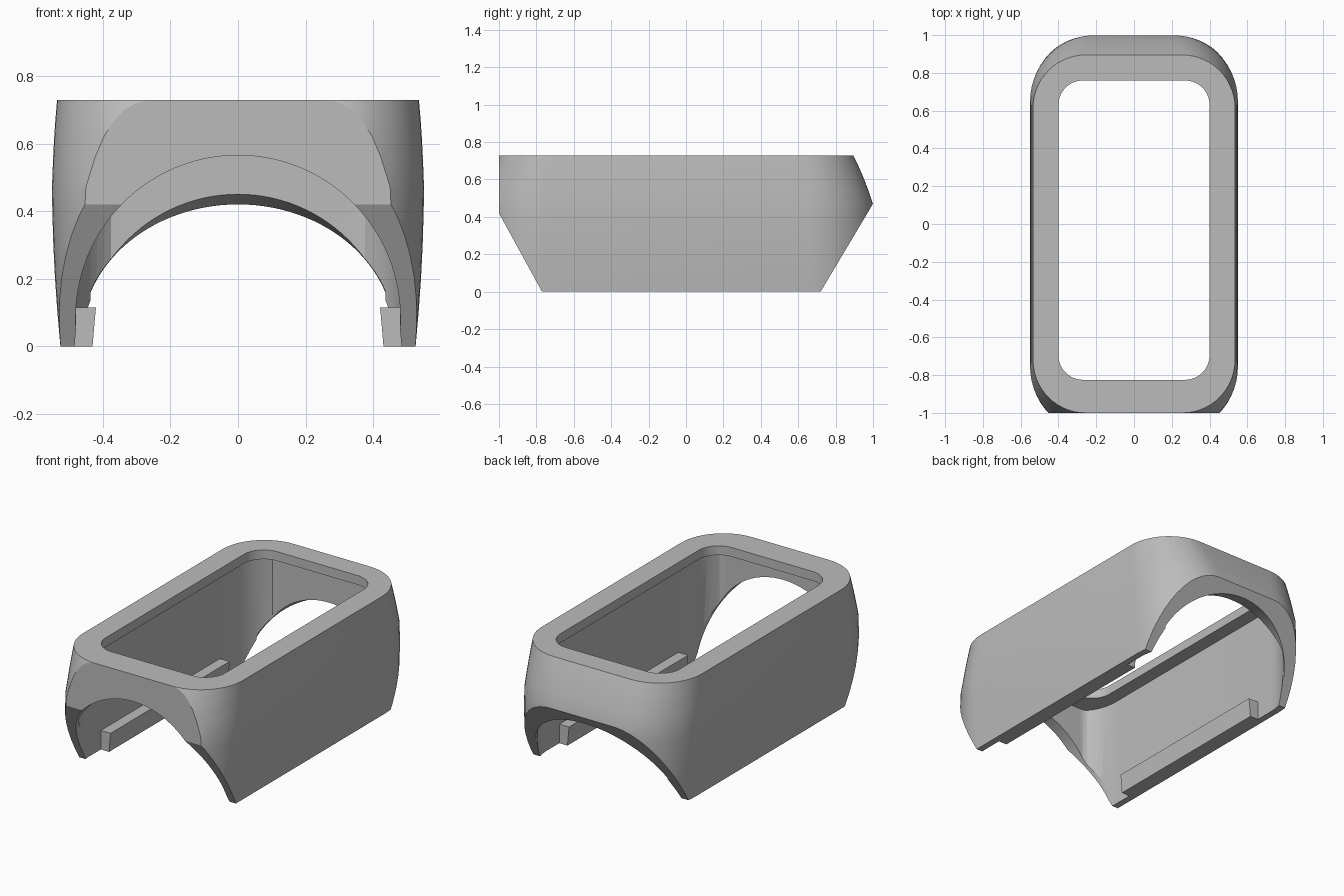
import bpy, bmesh, math

if "Cube" in bpy.data.objects:
    bpy.data.objects.remove(bpy.data.objects["Cube"])

H = 0.728  # overall height

gray = bpy.data.materials.new("plain gray")
gray.diffuse_color = (0.5, 0.5, 0.5, 1)
gray.use_nodes = True
gray.node_tree.nodes["Principled BSDF"].inputs["Base Color"].default_value = gray.diffuse_color


def loft(name, rings):
    """Closed solid through rings with equal point counts."""
    bm = bmesh.new()
    loops = [[bm.verts.new(p) for p in ring] for ring in rings]
    n = len(loops[0])
    for a, b in zip(loops, loops[1:]):
        for i in range(n):
            j = (i + 1) % n
            bm.faces.new((a[i], a[j], b[j], b[i]))
    bm.faces.new(loops[0][::-1])
    bm.faces.new(loops[-1])
    bmesh.ops.recalc_face_normals(bm, faces=bm.faces)
    mesh = bpy.data.meshes.new(name)
    bm.to_mesh(mesh)
    bm.free()
    ob = bpy.data.objects.new(name, mesh)
    bpy.context.collection.objects.link(ob)
    mesh.materials.append(gray)
    return ob


def rounded(hx, y0, y1, r, z, clip=(-9, 9), seg=14):
    """Rounded rectangle at height z, with its ends clipped flat."""
    pts = []
    for k, (cx, cy) in enumerate([(hx - r, y1 - r), (r - hx, y1 - r),
                                  (r - hx, y0 + r), (hx - r, y0 + r)]):
        for i in range(seg + 1):
            a = math.pi / 2 * (k + i / seg)
            y = cy + r * math.sin(a)
            pts.append((cx + r * math.cos(a), min(max(y, clip[0]), clip[1]), z))
    return pts


def arch(r, y, cz):
    """Half circle with straight legs, standing at depth y."""
    n = 56
    arc = [(r * math.cos(math.pi * i / n), y, cz + r * math.sin(math.pi * i / n))
           for i in range(n + 1)]
    return [(r, y, -0.3)] + arc + [(-r, y, -0.3)]


def wedge(name, profile):
    return loft(name, [[(x, y, z) for y, z in profile] for x in (-1, 1)])


def cut(ob, cutter):
    m = ob.modifiers.new("cut", 'BOOLEAN')
    m.operation, m.solver, m.object = 'DIFFERENCE', 'EXACT', cutter
    bpy.context.view_layer.objects.active = ob
    bpy.ops.object.modifier_apply(modifier=m.name)
    bpy.data.objects.remove(cutter)


# Outer shell: bulging sides; columns are z, half width, end growth, corner radius
levels = [(0, .525, .14, .375), (.1, .534, .135, .372), (.2, .541, .13, .368),
          (.3, .546, .122, .362), (.4, .549, .113, .355), (.47, .55, .104, .348),
          (.55, .547, .077, .335), (.61, .544, .054, .32), (.67, .54, .028, .302),
          (H, .535, 0, .28)]
shell = loft("shell", [rounded(hx, -1.0 - g, .895 + g, r, z)
                       for z, hx, g, r in levels])

# Hollow interior, leaving a thin rim at the top
cut(shell, loft("cavity", [rounded(.485, -1.03, .93, .29, z, (-.93, .87))
                           for z in (-.1, .672)]))
# Window in the top
cut(shell, loft("window", [rounded(.4, -.825, .76, .13, z) for z in (.5, .9)]))
# Flat front and slanted undercuts at both ends
cut(shell, wedge("front_undercut", [(-1.4, 1), (-1, 1), (-1, .42),
                                    (-.715, -.1), (-1.4, -.1)]))
cut(shell, wedge("back_undercut", [(.66, -.1), (1.1, .638), (1.4, .638), (1.4, -.1)]))
# Arched openings front and back
cut(shell, loft("front_arch", [arch(.48, y, .085) for y in (-1.3, -.8)]))
cut(shell, loft("back_arch", [arch(.463, .8, .008), arch(.463, 1.2, -.112)]))

bpy.ops.object.select_all(action='DESELECT')
shell.select_set(True)
bpy.context.view_layer.objects.active = shell
bpy.ops.object.shade_smooth_by_angle(angle=math.radians(25))

# Retaining rails along the lower inside of each wall
for side, s in (("left", -1), ("right", 1)):
    section = [(.43, 0), (.5, 0), (.5, .115), (.42, .115), (.425, .06)]
    loft(side + "_rail", [[(s * x, y, z) for x, z in section] for y in (-.62, .52)])
